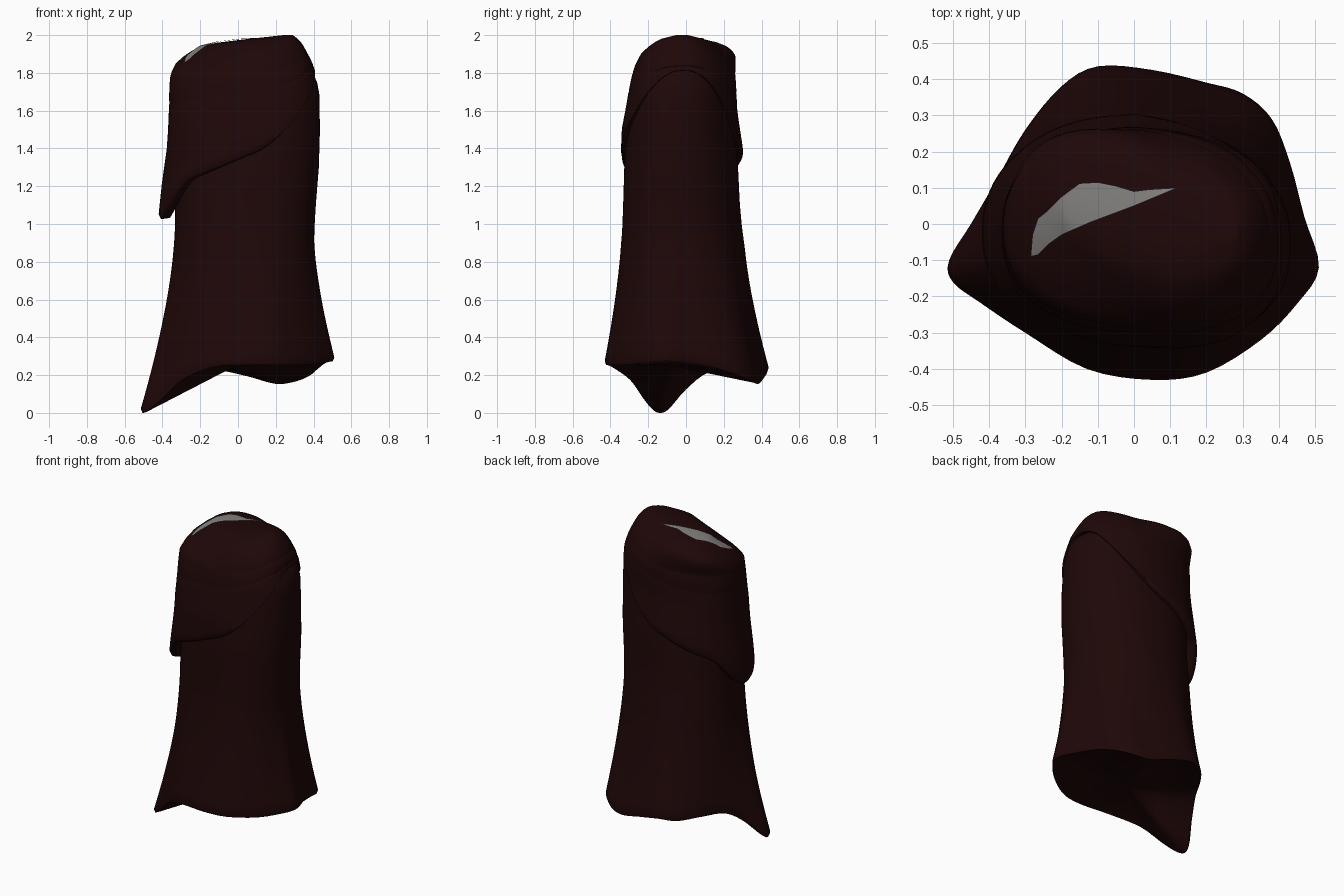
import bpy, bmesh, math
from mathutils import Vector
from mathutils.bvhtree import BVHTree

cube = bpy.data.objects.get("Cube")
if cube:
    bpy.data.objects.remove(cube, do_unlink=True)


def material(name, rgb):
    m = bpy.data.materials.new(name)
    m.use_nodes = True
    m.diffuse_color = (*rgb, 1)
    bsdf = next(n for n in m.node_tree.nodes if n.type == 'BSDF_PRINCIPLED')
    bsdf.inputs["Base Color"].default_value = (*rgb, 1)
    return m


brown = material("dark brown cloth", (0.0135, 0.0022, 0.0023))
grey = material("warm grey", (0.23, 0.22, 0.21))


def finish(bm, name, mat, angle):
    mesh = bpy.data.meshes.new(name)
    bm.to_mesh(mesh)
    bm.free()
    mesh.materials.append(mat)
    ob = bpy.data.objects.new(name, mesh)
    bpy.context.collection.objects.link(ob)
    bpy.ops.object.select_all(action='DESELECT')
    bpy.context.view_layer.objects.active = ob
    ob.select_set(True)
    bpy.ops.object.shade_smooth_by_angle(angle=math.radians(angle))
    return ob


def section(table, z, theta):
    """Point of a rounded cross-section; rows are z, left, right, front, back."""
    z = min(max(z, table[0][0]), table[-1][0])
    for a, b in zip(table, table[1:]):
        if z <= b[0]:
            break
    f = (z - a[0]) / (b[0] - a[0])
    x0, x1, y0, y1 = (p + (q - p) * f for p, q in zip(a[1:], b[1:]))
    c, s = math.cos(theta), math.sin(theta)
    r = (abs(c) ** 2.3 + abs(s) ** 2.3) ** (-1 / 2.3)
    x = (x0 + x1) / 2 + (x1 - x0) / 2 * r * c
    y = (y0 + y1) / 2 + (y1 - y0) / 2 * r * s
    # The left side leans forward, and the left of the crown leans back
    crown = min(1, max(0, (z - 1.79) / .12))
    return x, y - .08 * max(0, x) + .35 * crown * max(0, .1 - x)


def loft(rings, start, end):
    """Skin closed rings and close both ends with fans where a centre is given."""
    bm = bmesh.new()
    vs = [[bm.verts.new(p) for p in ring] for ring in rings]
    n = len(vs[0])
    for a, b in zip(vs, vs[1:]):
        for i in range(n):
            j = (i + 1) % n
            bm.faces.new((a[i], a[j], b[j], b[i]))
    for ring, centre in ((vs[0], start), (vs[-1], end)):
        if centre:
            c = bm.verts.new(centre)
            for i in range(n):
                bm.faces.new((ring[i], ring[(i + 1) % n], c))
    bmesh.ops.recalc_face_normals(bm, faces=bm.faces)
    return bm


# Flared lower hem with one long drooping corner
hem_points = [Vector(p) for p in (
    (.51, -.12, .28), (.45, -.22, .27), (.35, -.32, .26), (.2, -.41, .26),
    (.05, -.43, .26), (-.13, -.4, .25), (-.3, -.3, .18), (-.42, -.22, .07),
    (-.5, -.16, .01), (-.51, -.1, .02), (-.45, 0, .13), (-.38, .12, .22),
    (-.3, .26, .23), (-.2, .38, .22), (-.1, .435, .23), (.05, .425, .2),
    (.2, .39, .16), (.3, .36, .17), (.38, .29, .2), (.43, .17, .24),
    (.47, .02, .27))][::-1]
hem = []
for i in range(len(hem_points)):
    a, b, c, d = (hem_points[(i + k) % len(hem_points)] for k in (-1, 0, 1, 2))
    for k in range(4):
        t = k / 4
        hem.append(b + (c - a) * t / 2 + (2 * a - 5 * b + 4 * c - d) * t * t / 2
                   + (3 * b - a - 3 * c + d) * t ** 3 / 2)

# Shaft: z, left, right, front, back
shaft_table = [(.9, -.335, .4, -.335, .305), (1.1, -.332, .412, -.327, .287),
               (1.3, -.33, .428, -.32, .277), (1.5, -.33, .434, -.305, .26),
               (1.7, -.325, .43, -.28, .25), (1.78, -.31, .412, -.255, .235),
               (1.82, -.26, .385, -.22, .2), (1.9, -.1, .2, -.1, .1)]
centre = Vector((-.01, -.08, .25))
under = [Vector((p.x * .95, p.y * .95, p.z)) for p in hem]
rings = [[u.lerp(centre, .5) for u in under], under,
         [Vector((p.x * .985, p.y * .985, max(p.z - .006, 0))) for p in hem]]
rows = 28
for k in range(rows + 1):
    ring = []
    for p in hem:
        z0 = p.z + .015
        z = z0 + (1.86 - z0) * k / rows
        w = (max(0, .98 - z) / (.98 - z0)) ** 1.5
        q = Vector(section(shaft_table, z, math.atan2(p.y, p.x))).lerp(p.xy, w)
        ring.append(Vector((q.x, q.y, z)))
    rings.append(ring)
finish(loft(rings, centre, (.05, 0, 1.86)), "cloth_shaft", brown, 60)

# Overlapping hood with a slanted lower edge and two shallow creases
hood_table = [(1.0, -.425, .43, -.345, .315), (1.2, -.405, .435, -.342, .312),
              (1.4, -.377, .438, -.338, .302), (1.5, -.37, .438, -.335, .287),
              (1.6, -.366, .438, -.315, .272), (1.7, -.364, .435, -.298, .268),
              (1.79, -.36, .414, -.28, .262), (1.85, -.33, .395, -.26, .24),
              (1.9, -.275, .37, -.232, .212), (1.94, -.2, .348, -.19, .178),
              (1.965, -.09, .332, -.15, .14), (1.982, .08, .315, -.11, .1),
              (2.0, .24, .29, -.03, .03)]


def edge_height(x):
    if x > 0:
        return 1.36 + .3 * x + 1.7 * x * x
    return 1.36 + .42 * x - 12 * max(0, -x - .28) ** 2


def crease(x):
    return 1.69 + .12 * x + .5 * max(0, x) ** 2


def between(f):
    return lambda x: edge_height(x) + (crease(x) - edge_height(x)) * f


def above(k):
    return lambda x: crease(x) + (2 - crease(x)) * (1 - (1 - k) ** 1.8)


count = 96
angles = [math.tau * i / count for i in range(count)]


def hood_ring(height, scale=1.0):
    ring = []
    for t in angles:
        # Turn the slant slightly so that the low tip sits towards the front
        z = height(section(hood_table, 1.25, t - .1)[0])
        px, py = section(hood_table, z, t)
        ring.append(Vector((px * scale, py * scale, z)))
    return ring


rings = [hood_ring(between(.1), .8), hood_ring(between(.01), .86),
         hood_ring(between(0), .965)]
rings += [hood_ring(between(f)) for f in (.04, .15, .3, .45, .6, .75, .88, .97)]
rings.append(hood_ring(crease, .993))
rings += [hood_ring(above(k)) for k in (.02, .1, .18)]
rings.append(hood_ring(above(.2), .994))
rings += [hood_ring(above(k)) for k in (.22, .3, .38, .46, .54, .62, .7, .78,
                                        .86, .92, .97, 1)]
hood = loft(rings, None, (.265, -.02, 2.0))
tree = BVHTree.FromBMesh(hood)
finish(hood, "cloth_hood", brown, 60)

# Exposed grey patch lying on the crown
patch = bmesh.new()
outline = [(-.285, -.09), (-.265, -.085), (-.235, -.055), (-.2, -.03),
           (-.12, .005), (0, .05), (.12, .1), (.04, .095), (0, .09),
           (-.05, .105), (-.1, .115), (-.15, .112), (-.2, .075),
           (-.24, .035), (-.265, .015), (-.28, -.03)]
patch.faces.new([patch.verts.new((x, y, 0)) for x, y in outline])
bmesh.ops.triangulate(patch, faces=patch.faces)
bmesh.ops.subdivide_edges(patch, edges=patch.edges, cuts=5, use_grid_fill=True)
for v in patch.verts:
    hit = tree.ray_cast(Vector((v.co.x, v.co.y, 3)), Vector((0, 0, -1)))[0]
    v.co.z = hit.z + .006
bmesh.ops.recalc_face_normals(patch, faces=patch.faces)
if sum(f.normal.z for f in patch.faces) < 0:
    bmesh.ops.reverse_faces(patch, faces=patch.faces)
finish(patch, "crown_patch", grey, 60)
